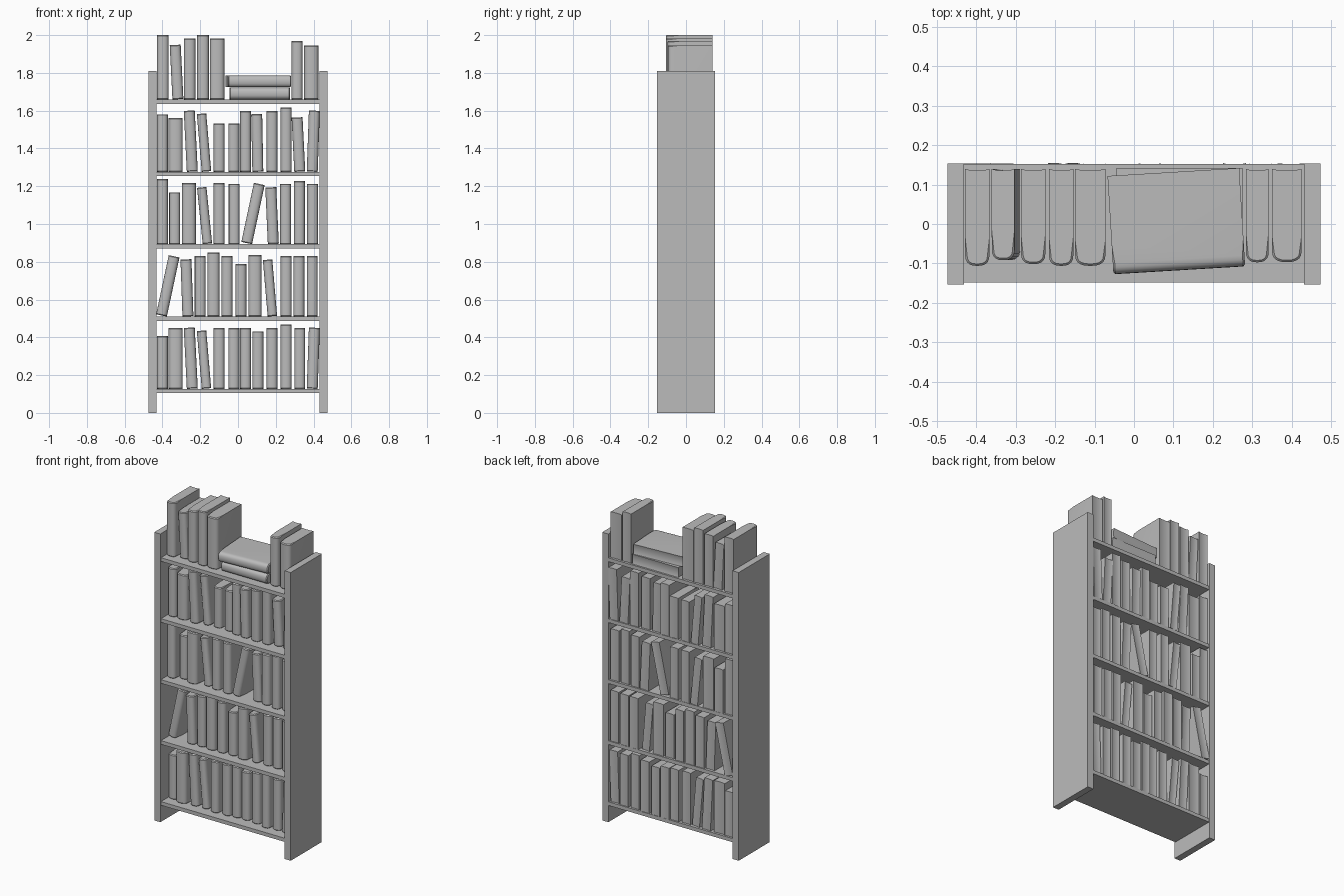
import bpy
import bmesh
import math
import random

random.seed(4)
ARC_STEPS = 10

default_cube = bpy.data.objects.get("Cube")
if default_cube:
    bpy.data.objects.remove(default_cube, do_unlink=True)

grey = bpy.data.materials.new("plain_grey")
grey.use_nodes = True
colour = (0.5, 0.5, 0.5, 1)
grey.diffuse_color = colour
grey.node_tree.nodes["Principled BSDF"].inputs["Base Color"].default_value = colour


def add_object(name, bm):
    bmesh.ops.recalc_face_normals(bm, faces=bm.faces)
    mesh = bpy.data.meshes.new(name)
    bm.to_mesh(mesh)
    bm.free()
    mesh.materials.append(grey)
    obj = bpy.data.objects.new(name, mesh)
    bpy.context.collection.objects.link(obj)
    return obj


def box(name, x_range, y_range, z_range):
    bm = bmesh.new()
    bmesh.ops.create_cube(bm, size=1)
    for v in bm.verts:
        for axis, (low, high) in enumerate((x_range, y_range, z_range)):
            v.co[axis] = low if v.co[axis] < 0 else high
    return add_object(name, bm)


def book(name, width, height, depth):
    """Upright book: rounded spine towards -y, slightly hollow page edge at y = 0."""
    bm = bmesh.new()
    half, bulge = width / 2, 0.028
    outline = []
    for i in range(ARC_STEPS + 1):
        a = math.pi * i / ARC_STEPS
        c, s = math.cos(a), max(math.sin(a), 0)
        x = math.copysign(abs(c) ** 0.8, c) * half
        outline.append((x, bulge - depth - bulge * s ** 0.8))
    outline += [(-half, 0), (-half * 0.5, -0.004), (half * 0.5, -0.004), (half, 0)]
    cap = bm.faces.new([bm.verts.new((x, y, 0)) for x, y in outline])
    extruded = bmesh.ops.extrude_face_region(bm, geom=[cap])["geom"]
    for v in extruded:
        if isinstance(v, bmesh.types.BMVert):
            v.co.z = height
    # Small chamfer where the spine meets the head and tail
    rim = [e for e in bm.edges
           if abs(e.verts[0].co.z - e.verts[1].co.z) < 0.001
           and all(v.co.y < bulge - depth + 0.001 for v in e.verts)]
    bmesh.ops.bevel(bm, geom=rim, offset=0.005, segments=1, affect='EDGES')
    obj = add_object(name, bm)
    obj.data.shade_smooth()
    obj.data.set_sharp_from_angle(angle=math.radians(35))
    return obj


def fill_row(name, base, centres, heights, leans, widths, back=None):
    """Stand a row of books on a shelf; leans and widths list the exceptions."""
    for i, (x, height) in enumerate(zip(centres, heights)):
        lean = leans.get(i, 0)
        width = widths.get(i, 0.058)
        depth = 0.235 + (height - 0.3) * 0.25 + (width - 0.058) * 0.3
        obj = book(f"{name}_book_{i + 1}", width, height, depth)
        y = back if back else random.uniform(0.138, 0.156)
        obj.location = (x, y, base + abs(math.sin(lean)) * width / 2)
        obj.rotation_euler.y = lean


# Side panels
for side, sign in (("left", 1), ("right", -1)):
    box(f"{side}_side_panel", sorted((sign * 0.432, sign * 0.474)),
        (-0.154, 0.154), (0, 1.81))

# Shelves
SHELF_GAP = 0.383
shelf_tops = [0.127 + SHELF_GAP * i for i in range(5)]
for i, top in enumerate(shelf_tops):
    box(f"shelf_{i + 1}", (-0.432, 0.432), (-0.148, 0.152), (top - 0.023, top))

# Books on the lowest and fourth shelves share one spacing
spacing = [-0.4, -0.33, -0.242, -0.167, -0.1, -0.022, 0.04, 0.105, 0.18, 0.255, 0.327, 0.393]
wide_second = {1: 0.074, 3: 0.05}
fill_row("lowest", shelf_tops[0], spacing,
         [0.28, 0.323, 0.323, 0.307, 0.323, 0.323, 0.323, 0.305, 0.323, 0.34, 0.323, 0.323],
         {2: -0.05, 3: -0.085, 11: 0.035}, wide_second)
fill_row("fourth", shelf_tops[3], spacing,
         [0.305, 0.285, 0.323, 0.307, 0.255, 0.257, 0.323, 0.305, 0.323, 0.34, 0.287, 0.323],
         {2: -0.05, 3: -0.085, 7: -0.02, 10: -0.05, 11: 0.035}, wide_second)

# Books on the second and third shelves
fill_row("second", shelf_tops[1],
         [-0.405, -0.265, -0.2, -0.13, -0.058, 0.015, 0.09, 0.182, 0.255, 0.322, 0.393],
         [0.32, 0.302, 0.32, 0.338, 0.32, 0.277, 0.325, 0.3, 0.32, 0.32, 0.32],
         {0: 0.21, 1: -0.035, 7: -0.085}, {3: 0.064, 6: 0.07, 7: 0.05})
fill_row("third", shelf_tops[2],
         [-0.4, -0.335, -0.26, -0.162, -0.1, -0.02, 0.046, 0.187, 0.252, 0.325, 0.395],
         [0.344, 0.275, 0.323, 0.3, 0.323, 0.32, 0.32, 0.3, 0.32, 0.335, 0.32],
         {3: -0.1, 6: 0.21, 7: -0.045}, {2: 0.073, 3: 0.05})

# Books standing on the top shelf
TOP = shelf_tops[4]
fill_row("top", TOP,
         [-0.398, -0.318, -0.256, -0.185, -0.111, 0.313, 0.388],
         [0.341, 0.288, 0.323, 0.341, 0.323, 0.31, 0.287],
         {1: -0.05}, {0: 0.062, 2: 0.062, 3: 0.062, 4: 0.077, 6: 0.075}, back=0.14)

# Two books lying flat on the top shelf
for name, length, x, z, turn in (("lower", 0.32, 0.115, 0.032, 0),
                                 ("upper", 0.335, 0.1, 0.096, 0.06)):
    obj = book(f"{name}_flat_book", 0.062, length, 0.25)
    for v in obj.data.vertices:
        v.co.z -= length / 2
    obj.rotation_euler = (0, math.pi / 2, turn)
    obj.location = (x, 0.142 if turn == 0 else 0.132, TOP + z)
